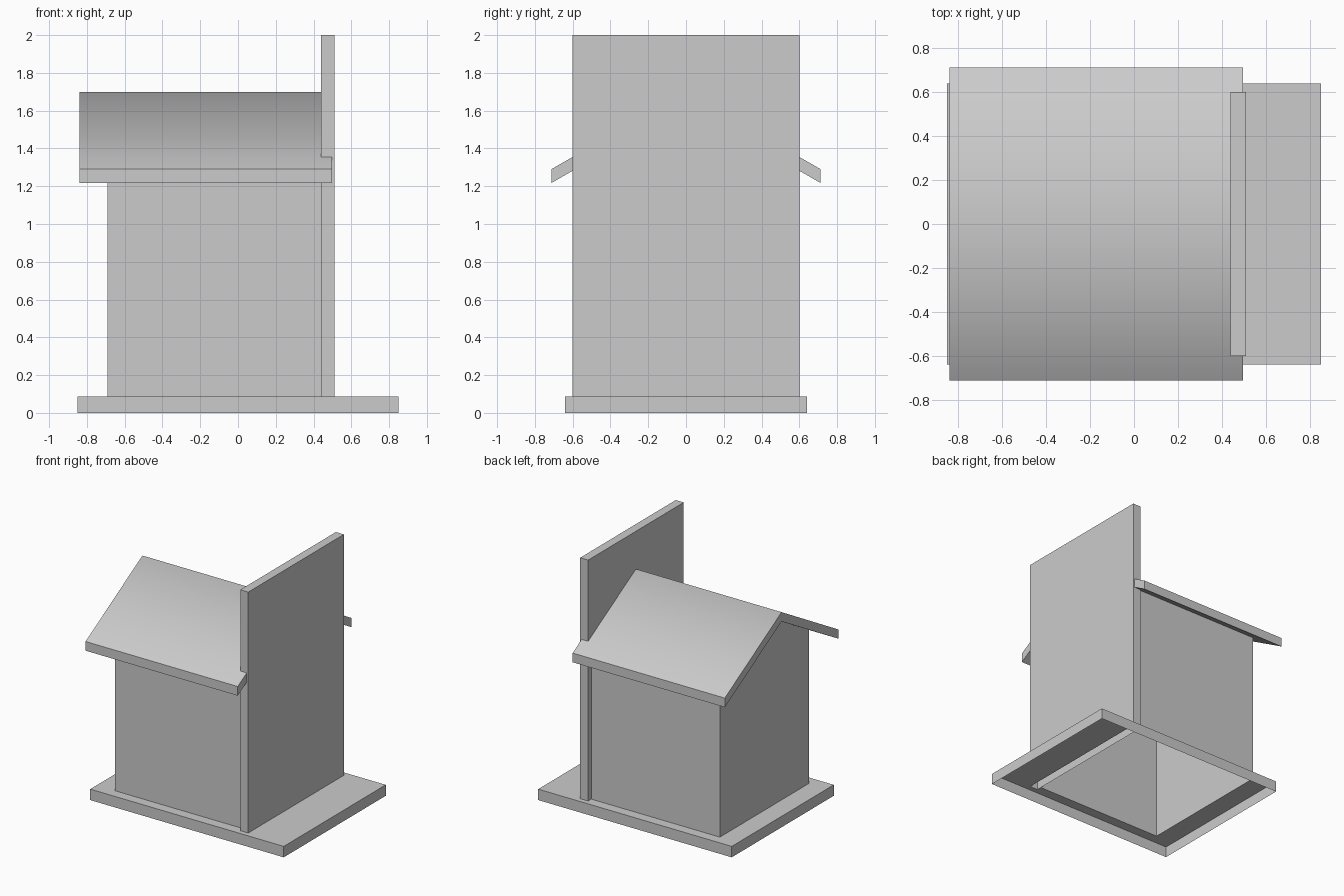
import bpy, bmesh

if "Cube" in bpy.data.objects:
    bpy.data.objects.remove(bpy.data.objects["Cube"])

BASE_Z = 0.087
HX0, HX1, HY = -0.69, 0.44, 0.56      # house walls
PX1, PY = 0.51, 0.60                  # tall end panel


def finish(bm, name, weld=True):
    if weld:
        bmesh.ops.remove_doubles(bm, verts=bm.verts, dist=1e-5)
    bmesh.ops.recalc_face_normals(bm, faces=bm.faces)
    me = bpy.data.meshes.new(name)
    bm.to_mesh(me)
    bm.free()
    ob = bpy.data.objects.new(name, me)
    bpy.context.collection.objects.link(ob)
    return ob


def prism(name, profile, x0, x1, open_bottom=False):
    """Extrude a (y, z) profile along x; the first profile edge is the floor."""
    bm = bmesh.new()
    a = [bm.verts.new((x0, y, z)) for y, z in profile]
    b = [bm.verts.new((x1, y, z)) for y, z in profile]
    n = len(profile)
    bm.faces.new(a)
    bm.faces.new(b[::-1])
    for i in range(1 if open_bottom else 0, n):
        j = (i + 1) % n
        bm.faces.new((a[i], a[j], b[j], b[i]))
    return finish(bm, name)


# Base plate: thin shell open underneath, with holes below the house and panel
bm = bmesh.new()


def quad(*pts):
    bm.faces.new([bm.verts.new(p) for p in pts])


xs = [-0.85, HX0, HX1, PX1, 0.85]
ys = [-0.64, -PY, -HY, HY, PY, 0.64]
for i in range(4):
    for j in range(5):
        if (i == 1 and j == 2) or (i == 2 and 1 <= j <= 3):
            continue
        quad(*[(x, y, BASE_Z) for x, y in ((xs[i], ys[j]), (xs[i + 1], ys[j]),
                                           (xs[i + 1], ys[j + 1]), (xs[i], ys[j + 1]))])
for i in range(4):
    for y in (ys[0], ys[-1]):
        quad((xs[i], y, 0), (xs[i + 1], y, 0), (xs[i + 1], y, BASE_Z), (xs[i], y, BASE_Z))
for j in range(5):
    for x in (xs[0], xs[-1]):
        quad((x, ys[j], 0), (x, ys[j + 1], 0), (x, ys[j + 1], BASE_Z), (x, ys[j], BASE_Z))
finish(bm, "base_plate")

# House walls with gable end, tucked slightly into the roof
prism("house_walls", [(-HY, BASE_Z), (HY, BASE_Z), (HY, 1.32), (0, 1.64), (-HY, 1.32)],
      HX0, HX1, open_bottom=True)

# Tall end panel
prism("tall_panel", [(-PY, BASE_Z), (PY, BASE_Z), (PY, 2.0), (-PY, 2.0)],
      HX1, PX1, open_bottom=True)

# Pitched roof with vertical eave edges, smooth across the ridge
roof = prism("roof", [(-0.713, 1.217), (0, 1.626), (0.713, 1.217),
                      (0.713, 1.29), (0, 1.70), (-0.713, 1.29)], -0.84, 0.497)
for p in roof.data.polygons:
    p.use_smooth = p.normal.z > 0.5
